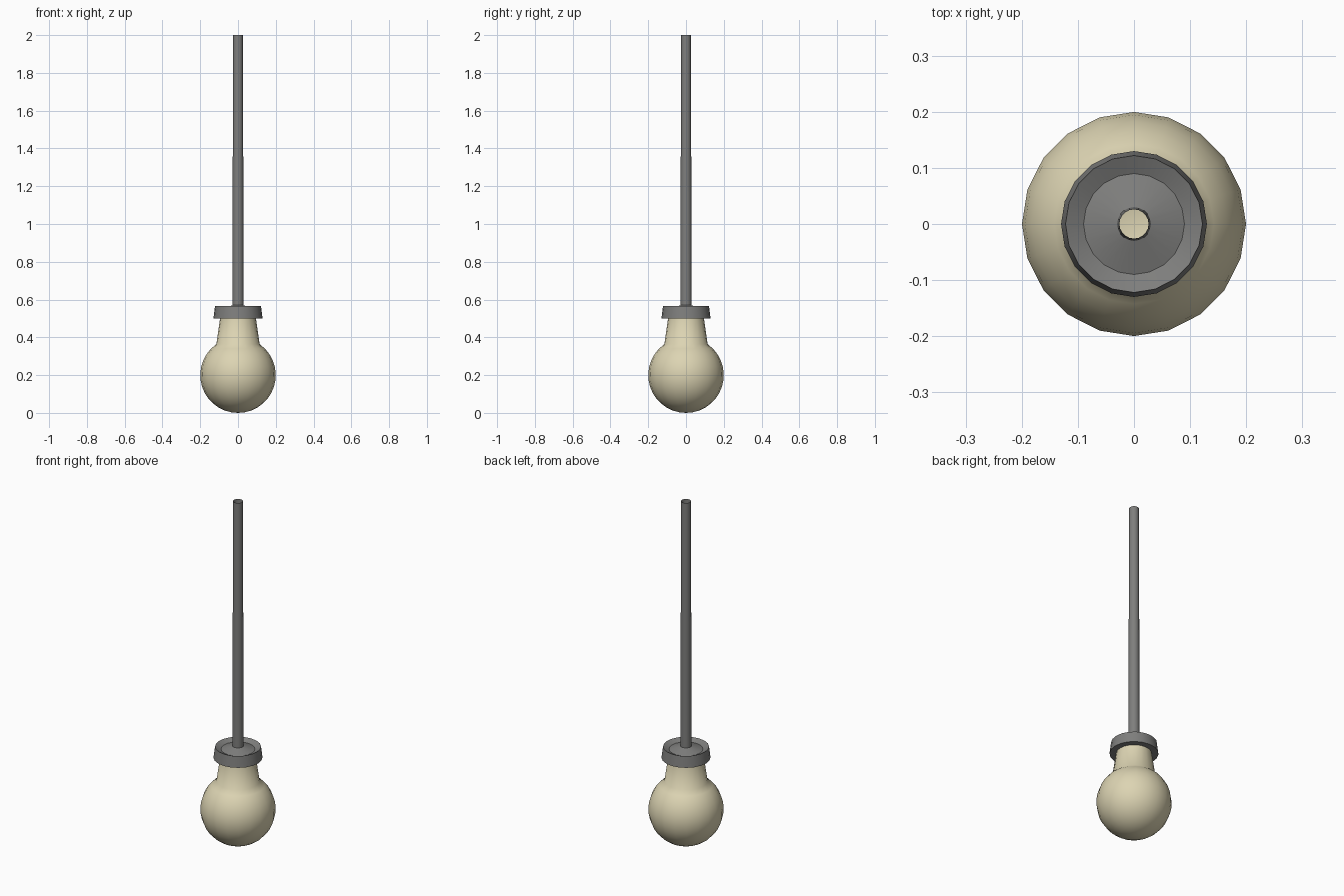
import bpy, bmesh, math

if "Cube" in bpy.data.objects:
    bpy.data.objects.remove(bpy.data.objects["Cube"])

SIDES = 20


def material(name, rgb):
    m = bpy.data.materials.new(name)
    m.diffuse_color = (*rgb, 1)
    m.use_nodes = True
    m.node_tree.nodes["Principled BSDF"].inputs["Base Color"].default_value = m.diffuse_color
    return m


cream = material("cream glass", (0.72, 0.66, 0.45))
grey = material("grey metal", (0.21, 0.21, 0.205))


def lathe(name, profile, mat, angle=35):
    """Spin a (radius, height) profile, listed from bottom to top, about z."""
    bm = bmesh.new()
    rings = []
    for r, z in profile:
        if r < 1e-5:
            rings.append([bm.verts.new((0, 0, z))] * SIDES)
        else:
            rings.append([bm.verts.new((r * math.cos(2 * math.pi * i / SIDES),
                                        r * math.sin(2 * math.pi * i / SIDES), z))
                          for i in range(SIDES)])
    for low, high in zip(rings, rings[1:]):
        for i in range(SIDES):
            j = (i + 1) % SIDES
            corners = [low[i], low[j], high[j], high[i]]
            bm.faces.new(list(dict.fromkeys(corners)))
    mesh = bpy.data.meshes.new(name)
    bm.to_mesh(mesh)
    bm.free()
    mesh.materials.append(mat)
    ob = bpy.data.objects.new(name, mesh)
    bpy.context.collection.objects.link(ob)
    bpy.ops.object.select_all(action='DESELECT')
    ob.select_set(True)
    bpy.context.view_layer.objects.active = ob
    bpy.ops.object.shade_smooth_by_angle(angle=math.radians(angle))
    return ob


# Round bulb running up into a tapered neck, left open at the top
R = 0.2
end = math.radians(145)
arc = [(R * math.sin(end * k / 14), R - R * math.cos(end * k / 14)) for k in range(15)]
lathe("bulb", arc + [(0.095, 0.50)], cream, 60)

# Metal collar: flat underside, flared wall, dished top with a low cone
lathe("collar", [(0.095, 0.50), (0.13, 0.50), (0.122, 0.565),
                 (0.09, 0.55), (0.03, 0.57)], grey, 30)

# Slightly tapered hollow hanging rod
lathe("hanging_rod", [(0.03, 0.57), (0.026, 2.0)], grey)
